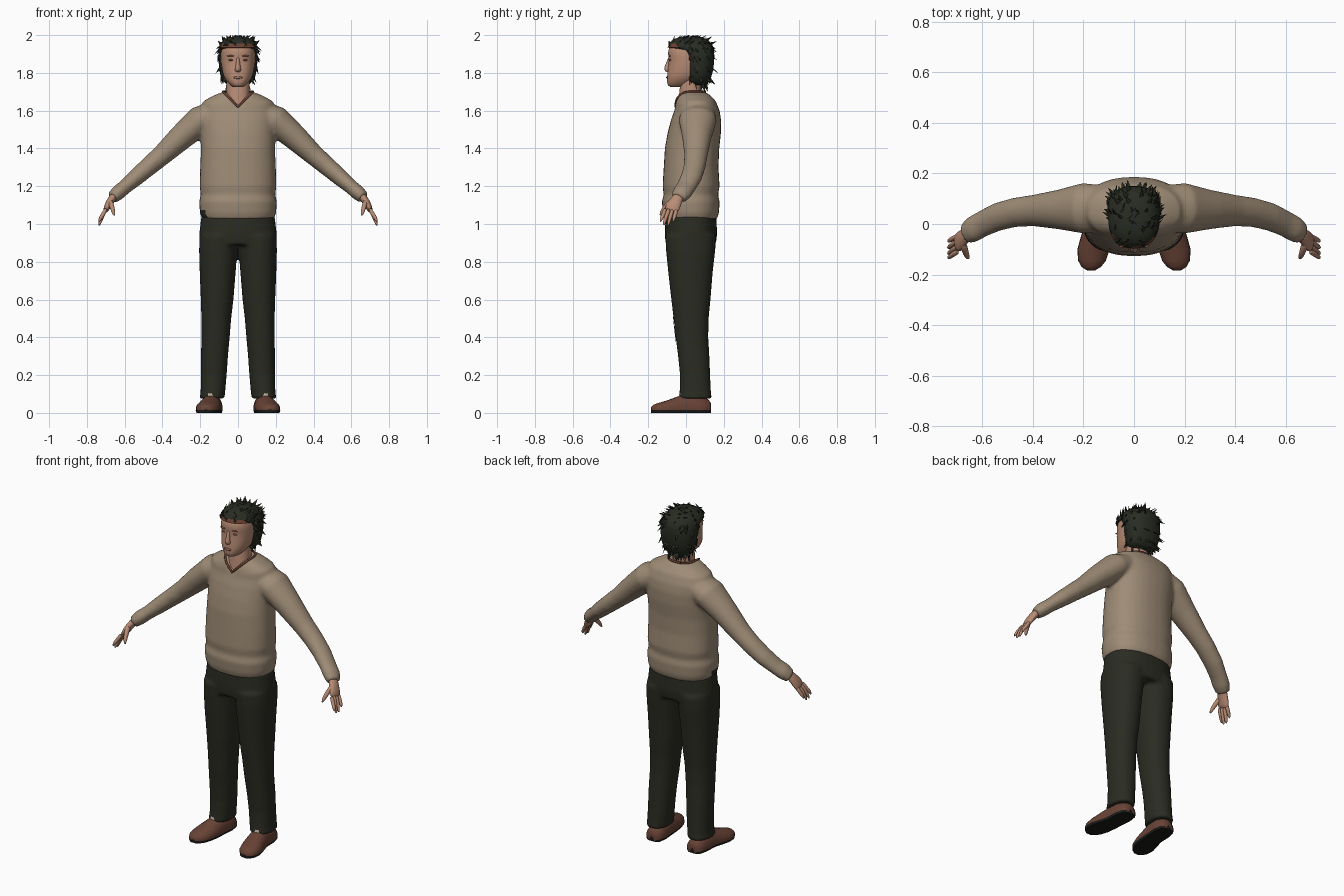
import bpy, bmesh, math, random
from mathutils import Vector as V

if "Cube" in bpy.data.objects:
    bpy.data.objects.remove(bpy.data.objects["Cube"])

random.seed(4)


def mat(name, r, g, b):
    m = bpy.data.materials.new(name)
    m.diffuse_color = (r, g, b, 1)
    m.use_nodes = True
    m.node_tree.nodes["Principled BSDF"].inputs["Base Color"].default_value = m.diffuse_color
    return m


KNIT = mat("beige knit", 0.34, 0.26, 0.18)
CLOTH = mat("dark green cloth", 0.023, 0.025, 0.016)
HAIR = mat("dark hair", 0.021, 0.025, 0.016)
SKIN = mat("skin", 0.48, 0.26, 0.175)
SHADE = mat("darker skin", 0.30, 0.14, 0.095)
LEATHER = mat("brown leather", 0.14, 0.056, 0.037)
SOLE = mat("black sole", 0.01, 0.01, 0.009)
TRIM = mat("russet trim", 0.15, 0.05, 0.03)
SOCK = mat("pale sock", 0.50, 0.40, 0.32)


def ring(z, hw, yf, yb, cx=0, dip=0, n=32, p=2.3):
    """Horizontal rounded outline; dip lowers its front into a V."""
    pts = []
    for i in range(n):
        a = 2 * math.pi * i / n
        c, s = math.cos(a), math.sin(a)
        x = hw * math.copysign(abs(c) ** (2 / p), c)
        y = (yb - yf) / 2 * math.copysign(abs(s) ** (2 / p), s)
        d = dip * (1 - abs(x) / hw) if y < 0 else 0
        pts.append(V((cx + x, (yf + yb) / 2 + y, z - d)))
    return pts


def tube(stations, n=16):
    """Rings across a path; a station is (x, y, z, thickness, depth)."""
    cs = [V(s[:3]) for s in stations]
    out = []
    for i, s in enumerate(stations):
        t = (cs[min(i + 1, len(cs) - 1)] - cs[max(i - 1, 0)]).normalized()
        a = t.cross(V((0, 1, 0))).normalized()
        b = a.cross(t)
        out.append([cs[i] + a * s[3] * math.cos(2 * math.pi * k / n)
                    + b * s[4] * math.sin(2 * math.pi * k / n) for k in range(n)])
    return out


def finish(ob, *mats):
    for m in mats:
        ob.data.materials.append(m)
    bpy.ops.object.select_all(action='DESELECT')
    ob.select_set(True)
    bpy.context.view_layer.objects.active = ob
    bpy.ops.object.shade_smooth_by_angle(angle=math.radians(50))
    return ob


def loft(name, bodies, *mats, remesh=0, subsurf=0):
    """Skin each list of rings, close the ends, optionally fuse the bodies."""
    bm = bmesh.new()
    for rings in bodies:
        vs = [[bm.verts.new(p) for p in r] for r in rings]
        n = len(vs[0])
        for r0, r1 in zip(vs, vs[1:]):
            for k in range(n):
                bm.faces.new((r0[k], r0[(k + 1) % n], r1[(k + 1) % n], r1[k]))
        for r in (vs[0], vs[-1]):
            c = bm.verts.new(sum((v.co for v in r), V()) / n)
            for k in range(n):
                bm.faces.new((r[k], r[(k + 1) % n], c))
    bmesh.ops.recalc_face_normals(bm, faces=bm.faces)
    me = bpy.data.meshes.new(name)
    bm.to_mesh(me)
    bm.free()
    ob = bpy.data.objects.new(name, me)
    bpy.context.collection.objects.link(ob)
    bpy.context.view_layer.objects.active = ob
    if remesh:
        m = ob.modifiers.new("fuse", 'REMESH')
        m.mode, m.voxel_size = 'VOXEL', remesh
        bpy.ops.object.modifier_apply(modifier="fuse")
        m = ob.modifiers.new("soften", 'SMOOTH')
        m.iterations = 5
        bpy.ops.object.modifier_apply(modifier="soften")
    if subsurf:
        ob.modifiers.new("round", 'SUBSURF').levels = subsurf
        bpy.ops.object.modifier_apply(modifier="round")
    return finish(ob, *mats)


def ball(name, loc, scale, m):
    bpy.ops.mesh.primitive_uv_sphere_add(segments=16, ring_count=10, location=loc)
    ob = bpy.context.object
    ob.name, ob.scale = name, scale
    return finish(ob, m)


# Sweater: torso and both sleeves fused together
neckline = ring(1.70, 0.08, -0.056, 0.10, dip=0.08)
torso = [ring(*r) for r in (
    (1.025, 0.190, -0.112, 0.165), (1.06, 0.202, -0.122, 0.175), (1.12, 0.206, -0.128, 0.178),
    (1.155, 0.197, -0.118, 0.170), (1.20, 0.203, -0.124, 0.178), (1.30, 0.200, -0.118, 0.172),
    (1.40, 0.196, -0.112, 0.176), (1.48, 0.197, -0.098, 0.185), (1.55, 0.202, -0.080, 0.186),
    (1.60, 0.202, -0.062, 0.178))]
torso += [ring(1.65, 0.185, -0.060, 0.158, dip=0.045),
          ring(1.68, 0.13, -0.058, 0.130, dip=0.067), neckline]
sleeves = [tube([(s * x, y, z, a, b) for x, y, z, a, b in (
    (0.10, 0.062, 1.595, 0.065, 0.09), (0.20, 0.062, 1.548, 0.079, 0.10),
    (0.30, 0.057, 1.46, 0.068, 0.078), (0.40, 0.053, 1.367, 0.055, 0.062),
    (0.47, 0.046, 1.307, 0.050, 0.058), (0.54, 0.028, 1.247, 0.045, 0.056),
    (0.60, 0.000, 1.195, 0.038, 0.052), (0.635, -0.02, 1.166, 0.040, 0.052),
    (0.665, -0.04, 1.138, 0.032, 0.042))], 24) for s in (-1, 1)]
sweater = loft("sweater", [torso] + sleeves, KNIT, CLOTH, remesh=0.01)
for f in sweater.data.polygons:  # dark pocket edge at the hip
    c = f.center
    if c.x < -0.15 and -0.06 < c.y < 0.04 and c.z < 1.075:
        f.material_index = 1

# Neckline trim
cu = bpy.data.curves.new("collar_trim", 'CURVE')
cu.dimensions, cu.bevel_depth, cu.bevel_resolution = '3D', 0.006, 2
sp = cu.splines.new('POLY')
sp.points.add(len(neckline) - 1)
for pt, p in zip(sp.points, neckline):
    pt.co = (*p, 1)
sp.use_cyclic_u = True
cu.materials.append(TRIM)
bpy.context.collection.objects.link(bpy.data.objects.new("collar_trim", cu))

# Trousers: hips and legs fused together
hips = [ring(*r) for r in ((0.89, 0.204, -0.108, 0.158), (0.95, 0.205, -0.112, 0.165),
                           (1.045, 0.194, -0.108, 0.160))]
legs = [[ring(z, (x1 - x0) / 2, yf, yb, s * (x0 + x1) / 2, p=2.2) for z, x0, x1, yf, yb in (
    (0.075, 0.072, 0.203, -0.040, 0.138), (0.11, 0.068, 0.198, -0.034, 0.132),
    (0.20, 0.060, 0.196, -0.032, 0.128), (0.30, 0.053, 0.196, -0.042, 0.124),
    (0.40, 0.044, 0.194, -0.055, 0.118), (0.50, 0.036, 0.194, -0.066, 0.120),
    (0.60, 0.024, 0.197, -0.078, 0.130), (0.75, 0.012, 0.203, -0.095, 0.142),
    (0.86, 0.003, 0.206, -0.106, 0.155), (0.94, -0.01, 0.204, -0.110, 0.160))] for s in (-1, 1)]
trousers = loft("trousers", [hips] + legs, CLOTH, remesh=0.01)

# Knee patch laid on the left trouser leg
bpy.ops.mesh.primitive_grid_add(x_subdivisions=6, y_subdivisions=12, size=1,
                                location=(0.105, -0.15, 0.43), rotation=(math.pi / 2, 0, 0))
patch = bpy.context.object
patch.name, patch.scale = "knee_patch", (0.06, 0.14, 1)
sw = patch.modifiers.new("lay", 'SHRINKWRAP')
sw.target, sw.offset = trousers, 0.003
finish(patch, CLOTH)

# Shoes, socks and hands
for s, side in ((-1, "right"), (1, "left")):
    rings = []
    for y, cx, hw, h in ((0.133, 0.135, 0.025, 0.05), (0.12, 0.135, 0.045, 0.07),
                         (0.07, 0.137, 0.056, 0.095), (0.0, 0.141, 0.054, 0.102),
                         (-0.05, 0.150, 0.060, 0.085), (-0.10, 0.160, 0.064, 0.066),
                         (-0.145, 0.166, 0.055, 0.053), (-0.17, 0.169, 0.038, 0.044),
                         (-0.184, 0.170, 0.015, 0.03)):
        top = [V((s * (cx + hw * math.cos(a)), y, 0.014 + (h - 0.014) * math.sin(a) ** 0.8))
               for a in (math.pi * k / 12 for k in range(1, 12))]
        base = [V((s * (cx + k * hw), y, z)) for k, z in ((-1, 0.014), (-0.92, 0), (0.92, 0), (1, 0.014))]
        rings.append(top + base)
    shoe = loft(side + "_shoe", [rings], LEATHER, SOLE)
    for f in shoe.data.polygons:
        if f.center.z < 0.013:
            f.material_index = 1
    loft(side + "_sock", [[ring(z, 0.036, yf, 0.08, s * 0.142, n=16)
                           for z, yf in ((0.05, -0.045), (0.10, -0.036), (0.13, -0.02))]], SOCK)

    def limb(*st):
        return tube([(s * x, y, z, a, b) for x, y, z, a, b in st], 12)

    parts = [limb((0.64, -0.028, 1.165, 0.022, 0.028), (0.668, -0.045, 1.135, 0.021, 0.030),
                  (0.688, -0.066, 1.10, 0.020, 0.040), (0.702, -0.080, 1.068, 0.014, 0.040))]
    for ky, ty, tz in ((-0.110, -0.132, 1.012), (-0.090, -0.115, 0.994),
                       (-0.070, -0.092, 0.992), (-0.050, -0.066, 1.012)):
        parts.append(limb((0.698, ky, 1.08, 0.011, 0.011), (0.718, (ky + ty) / 2, 1.045, 0.011, 0.0105),
                          (0.731, ty, tz + 0.015, 0.009, 0.009), (0.735, ty - 0.002, tz, 0.004, 0.004)))
    parts.append(limb((0.678, -0.07, 1.125, 0.015, 0.016), (0.668, -0.105, 1.095, 0.013, 0.015),
                      (0.660, -0.128, 1.065, 0.011, 0.011), (0.655, -0.136, 1.045, 0.005, 0.005)))
    loft(side + "_hand", parts, SKIN, subsurf=1)

# Neck and head
loft("neck", [[ring(*r) for r in ((1.58, 0.070, -0.045, 0.08), (1.64, 0.068, -0.046, 0.085),
                                  (1.70, 0.060, -0.034, 0.08), (1.78, 0.060, -0.03, 0.08))]], SKIN)
loft("head", [[ring(*r, n=24) for r in (
    (1.724, 0.026, -0.086, -0.01), (1.738, 0.046, -0.101, 0.03), (1.77, 0.072, -0.101, 0.08),
    (1.80, 0.083, -0.100, 0.11), (1.85, 0.090, -0.093, 0.13), (1.875, 0.092, -0.092, 0.135),
    (1.905, 0.092, -0.098, 0.135), (1.94, 0.086, -0.09, 0.125), (1.97, 0.065, -0.06, 0.10),
    (1.982, 0.03, -0.02, 0.06))]], SKIN, subsurf=1)

# Face: nose, lips, eyes and brows
loft("nose", [[ring(z, w, yf, -0.075, n=12, p=2) for z, w, yf in (
    (1.803, 0.010, -0.100), (1.81, 0.018, -0.112), (1.823, 0.016, -0.119),
    (1.85, 0.010, -0.106), (1.885, 0.009, -0.094))]], SKIN, subsurf=1)
ball("lips", (0, -0.099, 1.775), (0.024, 0.006, 0.007), SHADE)
for s, side in ((-1, "right"), (1, "left")):
    ball(side + "_eye", (s * 0.036, -0.084, 1.868), (0.016, 0.006, 0.005), SHADE)
    ball(side + "_brow", (s * 0.037, -0.087, 1.890), (0.021, 0.007, 0.004), SHADE)

# Hair cap with a brown hairline
hair = loft("hair", [[ring(*r, n=36) for r in (
    (1.735, 0.055, 0.03, 0.105), (1.765, 0.088, 0.000, 0.130), (1.82, 0.100, -0.010, 0.145),
    (1.88, 0.104, -0.015, 0.150), (1.92, 0.104, -0.035, 0.149), (1.935, 0.102, -0.097, 0.146),
    (1.955, 0.094, -0.089, 0.135), (1.975, 0.076, -0.070, 0.116), (1.988, 0.050, -0.04, 0.09),
    (1.993, 0.02, 0.0, 0.05))]], HAIR, TRIM)
for f in hair.data.polygons:
    if f.center.y < -0.045 and 1.92 < f.center.z < 1.95:
        f.material_index = 1

# Loose tufts: small cones swept down the back and sides
roots = [(v.co.copy(), v.normal.copy()) for v in hair.data.vertices
         if v.co.y > 0.02 or v.co.z > 1.95]
tufts = bmesh.new()
for co, no in random.sample(roots, 110):
    sweep = V((random.uniform(-0.5, 0.5), 0.4, -0.7 if co.z < 1.95 else 0.0))
    d = (no * 0.45 + sweep).normalized()
    side = d.cross(no).normalized() * random.uniform(0.009, 0.016)
    up = no * 0.006
    base = co - d * 0.012
    tip = tufts.verts.new(base + d * random.uniform(0.03, 0.048) + up)
    q = [tufts.verts.new(base + o) for o in (side, up, -side, -no * 0.01)]
    for k in range(4):
        tufts.faces.new((q[k], q[(k + 1) % 4], tip))
    tufts.faces.new(q[::-1])
for v in tufts.verts:
    v.co.z = min(v.co.z, 2.0)
bmesh.ops.recalc_face_normals(tufts, faces=tufts.faces)
me = bpy.data.meshes.new("hair_tufts")
tufts.to_mesh(me)
tufts.free()
me.materials.append(HAIR)
bpy.context.collection.objects.link(bpy.data.objects.new("hair_tufts", me))
